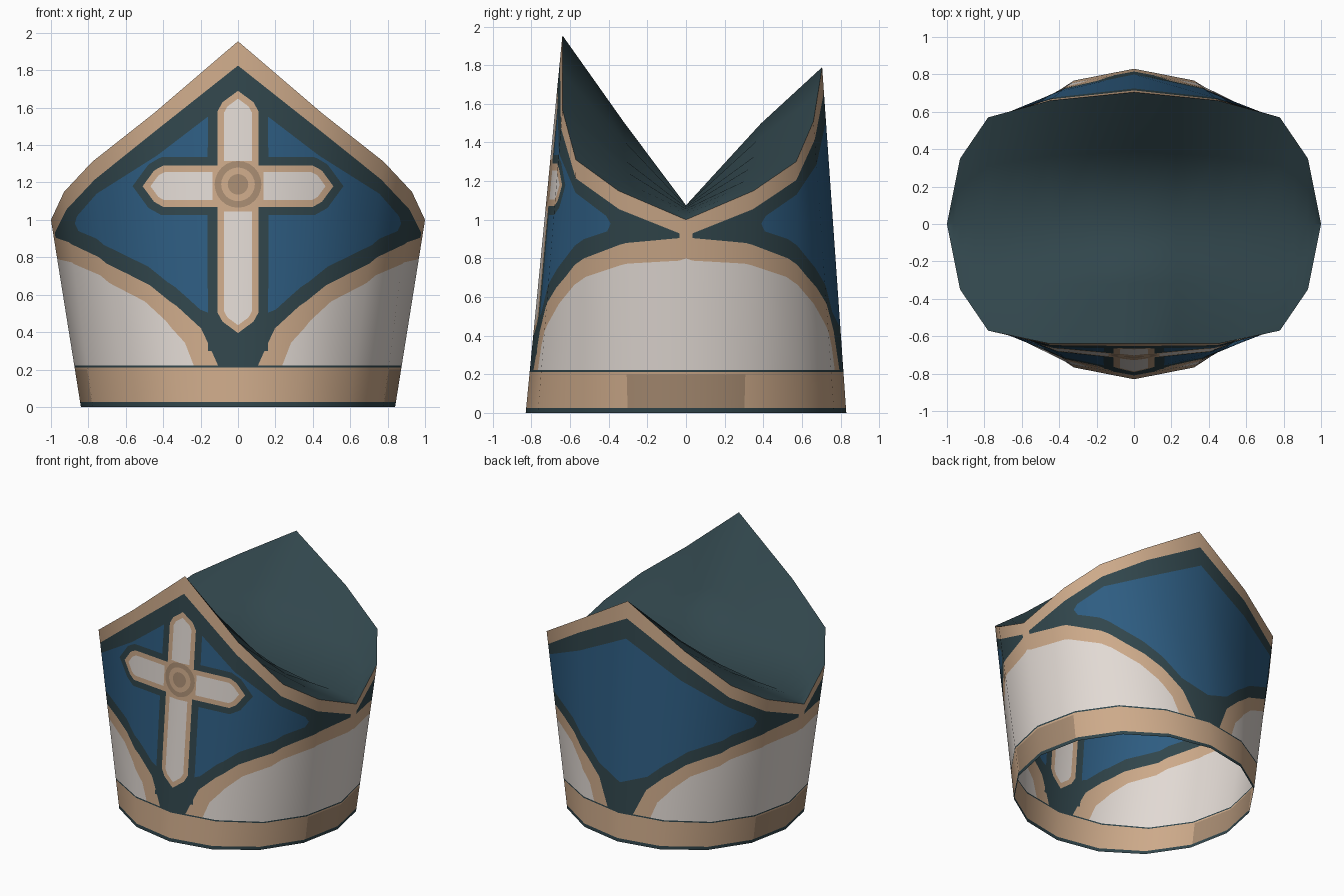
import bpy, bmesh, math
from mathutils import Vector

if "Cube" in bpy.data.objects:
    bpy.data.objects.remove(bpy.data.objects["Cube"])


# ---------- colours ----------
def material(name, *rgb):
    m = bpy.data.materials.new(name)
    m.diffuse_color = (*[((c / 255 + 0.055) / 1.055) ** 2.4 for c in rgb], 1)
    m.use_nodes = True
    m.node_tree.nodes["Principled BSDF"].inputs["Base Color"].default_value = m.diffuse_color
    return m


MATS = [material("ivory cloth", 226, 218, 212), material("tan trim", 205, 170, 138),
        material("dark teal cloth", 49, 70, 76), material("blue panel", 46, 93, 130),
        material("brown trim", 168, 140, 114)]
IVORY, TAN, TEAL, BLUE, BROWN = range(5)

# ---------- rim and foot: nine columns from front centre (0) round the side (4) to back centre (8) ----------
RIM_X = (0, .45, .78, .93, 1, .93, .78, .45, 0)
RIM_Y = (-.64, -.64, -.57, -.35, 0, .35, .57, .66, .705)
RIM_Z = (1.955, 1.57, 1.31, 1.15, 1, 1.15, 1.30, 1.51, 1.79)
TOP = [Vector(p) for p in zip(RIM_X, RIM_Y, RIM_Z)]
BOT = [Vector((.84 * math.sin(k * math.pi / 8), -.83 * math.cos(k * math.pi / 8), 0)) for k in range(9)]


def at(values, u):
    k = min(max(int(u), 0), 7)
    return values[k].lerp(values[k + 1], u - k)


def wall(u, z):
    """Point on the wall at column u and height z."""
    b, t = at(BOT, u), at(TOP, u)
    return b.lerp(t, z / t.z)


def column_normal(k):
    n = Vector()
    for a, b in ((k - 1, k), (k, k + 1)):
        if 0 <= a and b <= 8:
            n += (BOT[b] - BOT[a]).cross(TOP[a] + TOP[b] - BOT[a] - BOT[b]).normalized()
    if k in (0, 8):
        n.x = 0
    return n.normalized()


NORMALS = [column_normal(k) for k in range(9)]


# ---------- painted layers as (u, z) outlines, later ones on top ----------
layers = []


def paint(colour, outline):
    layers.append((colour, outline))


def paint_front(colour, points):
    """Paint an outline given as front-view (x, z), clipped at x = 0."""
    out = []
    for x, z in points:
        lo, hi = 0.0, 4.0
        for _ in range(30):
            mid = (lo + hi) / 2
            lo, hi = (mid, hi) if wall(mid, z).x < x else (lo, mid)
        out.append((lo, z))
    paint(colour, out)


def paint_band(colour, u0, u1, z0, z1):
    paint(colour, [(u0, z0), (u1, z0), (u1, z1), (u0, z1)])


# sweeping lower edge of the dark field, shifted for the tan trim and the blue panel
sweep = [(.29, .2), (.56, .42), (.9, .54), (1.31, .65), (2.2, .80), (3.1, .88), (3.9, .905)]
trim = [(u + .4 * (1 - u / 4) ** 3, z - .07 - .012 * u) for u, z in sweep]
field = [(0, .2)] + sweep + [(3.9, .93)]
panel = [(0, .44)] + [(u, z + .1) for u, z in sweep[1:5]] + [(2.72, .94), (2.8, .98), (2.7, 1.02)]
for back in (False, True):
    side = (lambda u: 8 - u) if back else (lambda u: u)
    rim = [RIM_Z[side(k)] for k in range(5)]
    top = [(k, rim[k] - (.095 if k else .13)) for k in (3, 2, 1, 0)]
    inset = [(k, rim[k] - .28 + .055 * k) for k in (2, 1, 0)]
    for colour, outline in ((TAN, [(0, .1)] + trim + [(4, .8), (4, 2.2), (0, 2.2)]),
                            (TEAL, field + top), (BLUE, panel + inset)):
        paint(colour, [(side(u), z) for u, z in outline])

# cross on the front: dark surround, tan border, ivory fill, round boss
CENTRE = 1.18
paint_band(TEAL, 0, .2, .3, 1.6)
paint_front(TEAL, [(0, .3), (.16, .3), (.16, 1.67), (0, 1.67)])
for colour, grow, start in ((TEAL, .045, 0), (TAN, 0, 0), (IVORY, -.035, .135)):
    for dx, dz, reach in ((0, 1, .51), (0, -1, .785), (1, 0, .51)):
        w, end = .11 + grow, reach + grow * 1.2
        limb = [(start, -w), (end - w, -w), (end - w * .55, -w * .75), (end, 0),
                (end - w * .55, w * .75), (end - w, w), (start, w)]
        paint_front(colour, [(a * dx + b * dz, CENTRE + a * dz - b * dx) for a, b in limb])
for colour, r in ((BROWN, .125), (TAN, .09), (BROWN, .055)):
    paint_front(colour, [(r * math.sin(a), CENTRE + .01 + r * math.cos(a))
                         for a in (math.pi * i / 12 for i in range(13))])

# headband with dark edges and darker side patches
paint_band(TEAL, 0, 8, 0, .222)
paint_band(TAN, 0, 8, .025, .212)
paint_band(BROWN, 3.05, 4.95, .025, .2)


def inside(p, poly):
    hit = False
    for (x1, y1), (x2, y2) in zip(poly, poly[1:] + poly[:1]):
        if (y1 > p.y) != (y2 > p.y) and p.x < x1 + (p.y - y1) * (x2 - x1) / (y2 - y1):
            hit = not hit
    return hit


def cut(bm, a, b):
    """Cut only the flat faces that the segment a-b can touch."""
    a, b = Vector((*a, 0)), Vector((*b, 0))
    if (b - a).length < 1e-5:
        return
    e = 1e-5
    geom = set()
    for f in bm.faces:
        us, zs = [v.co.x for v in f.verts], [v.co.y for v in f.verts]
        if (min(us) < max(a.x, b.x) + e and max(us) > min(a.x, b.x) - e
                and min(zs) < max(a.y, b.y) + e and max(zs) > min(a.y, b.y) - e):
            geom.update([f, *f.edges, *f.verts])
    if geom:
        d = (b - a).normalized()
        bmesh.ops.bisect_plane(bm, geom=list(geom), dist=1e-5, plane_co=a, plane_no=(d.y, -d.x, 0))


def flip(vs):
    return [Vector((-v.x, v.y, v.z)) for v in vs]


def add_object(name, verts, faces, mats):
    me = bpy.data.meshes.new(name)
    me.from_pydata(verts, [], faces)
    for m in mats:
        me.materials.append(m)
    for p in me.polygons:
        p.use_smooth = True
    ob = bpy.data.objects.new(name, me)
    bpy.context.collection.objects.link(ob)
    return ob


# ---------- hat wall: cut flat, then wrap and mirror ----------
bm = bmesh.new()
low = [bm.verts.new((k, 0, 0)) for k in range(9)]
high = [bm.verts.new((k, RIM_Z[k], 0)) for k in range(9)]
for k in range(8):
    bm.faces.new((low[k], low[k + 1], high[k + 1], high[k]))
for _, poly in layers:
    for a, b in zip(poly, poly[1:] + poly[:1]):
        cut(bm, a, b)
bm.verts.index_update()
flat = [v.co.copy() for v in bm.verts]
half = [wall(c.x, c.y) for c in flat]
norms = [at(NORMALS, c.x).normalized() for c in flat]
faces, colours = [], []
for f in bm.faces:
    c = f.calc_center_median()
    faces.append([v.index for v in f.verts])
    colours.append(next((m for m, poly in reversed(layers) if inside(c, poly)), IVORY))
bm.free()

n = len(half)
hat = add_object("hat_wall", half + flip(half), faces + [[i + n for i in reversed(f)] for f in faces], MATS)
for p, c in zip(hat.data.polygons, colours * 2):
    p.material_index = c
hat.data.normals_split_custom_set_from_vertices(norms + flip(norms))

# ---------- folded cloth between the two peaks ----------
rows = []
for i in range(-8, 9):
    u = abs(i) / 2
    f, b = at(TOP, u), at(TOP, 8 - u)
    mid = Vector((f.x, 0, 1 + .075 * (1 - (u / 4) ** 2)))
    bulge = Vector((0, 0, .03 * (1 - u / 4)))
    line = [f, f.lerp(mid, .5) - bulge * .4, mid, mid.lerp(b, .55) + bulge, b]
    rows.append(flip(line) if i < 0 else line)
add_object("fold_cloth", [v for r in rows for v in r],
           [(i * 5 + j, i * 5 + 5 + j, i * 5 + 6 + j, i * 5 + 1 + j) for i in range(16) for j in range(4)],
           [MATS[TEAL]])
